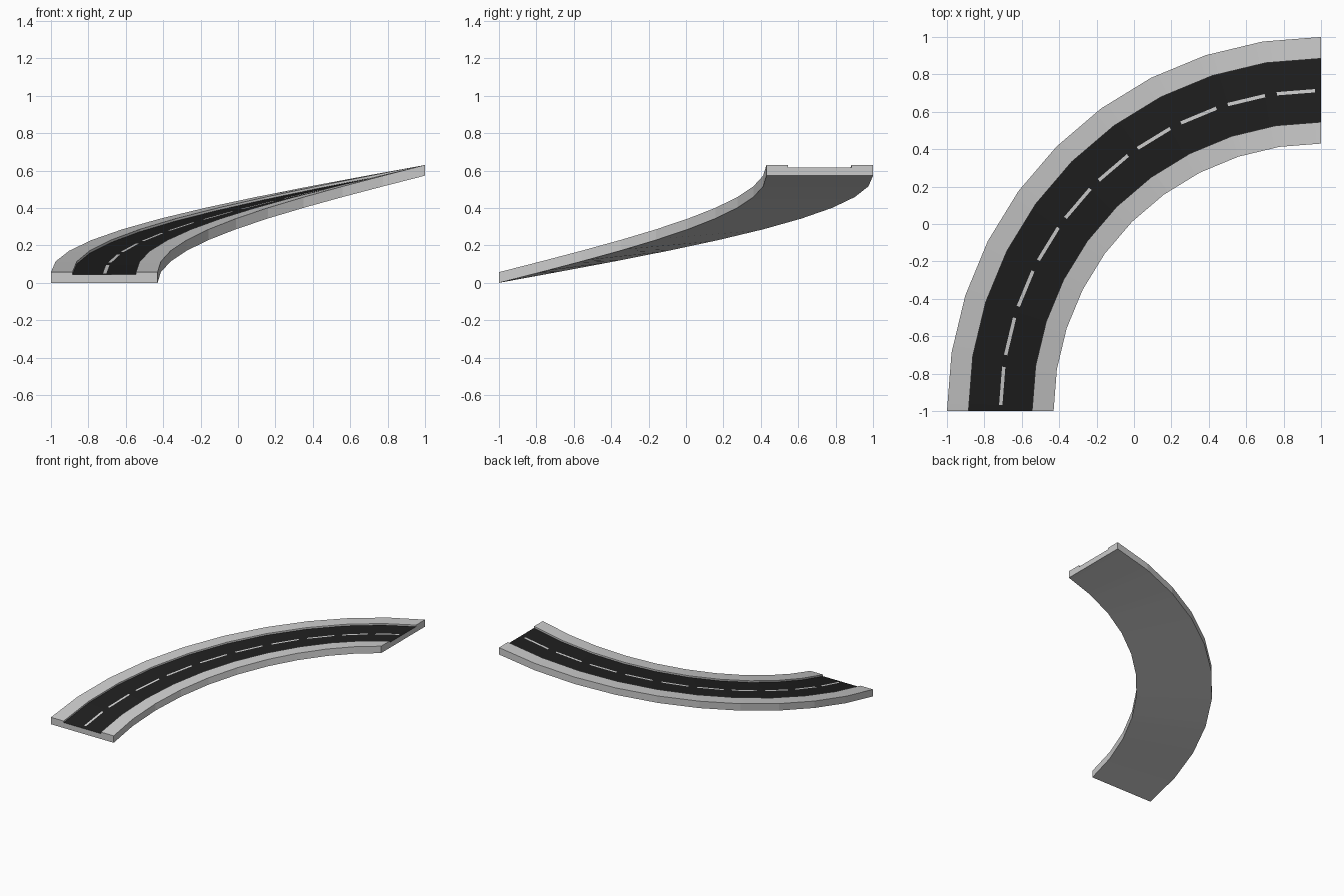
import bpy, bmesh, math

if "Cube" in bpy.data.objects:
    bpy.data.objects.remove(bpy.data.objects["Cube"])

SEGMENTS = 10              # nine degrees each, over a quarter turn
CENTRE = (1.0, -1.0)       # pivot of the bend
RISE = 0.573               # climb from start to end
TOP, ROAD = 0.057, 0.044   # kerb and road heights above the underside
DASH_START, DASH_END = 0.12, 0.88


def material(name, value):
    m = bpy.data.materials.new(name)
    m.diffuse_color = (value, value, value, 1)
    m.use_nodes = True
    m.node_tree.nodes["Principled BSDF"].inputs["Base Color"].default_value = m.diffuse_color
    return m


def point(r, z, step):
    """Place a profile point (radius, height) at a segment position along the bend."""
    i = min(int(step), SEGMENTS - 1)
    f = step - i
    a, b = (math.pi / 2 * k / SEGMENTS for k in (i, i + 1))
    c = (1 - f) * math.cos(a) + f * math.cos(b)
    s = (1 - f) * math.sin(a) + f * math.sin(b)
    return (CENTRE[0] - r * c, CENTRE[1] + r * s, z + RISE * step / SEGMENTS)


# Cross-section: outer kerb, sunken road with centre line, inner kerb
profile = [(2.0, 0), (2.0, TOP), (1.885, TOP), (1.885, ROAD), (1.724, ROAD),
           (1.706, ROAD), (1.545, ROAD), (1.545, TOP), (1.43, TOP), (1.43, 0)]
CONCRETE, ASPHALT, LINE = 0, 1, 2
ROAD_SPANS, LINE_SPAN = (3, 4, 5), 4

# Rows along the bend, cut where each dash starts and ends
steps = [i + f for i in range(SEGMENTS) for f in (0, DASH_START, DASH_END)] + [SEGMENTS]

bm = bmesh.new()
rows = [[bm.verts.new(point(r, z, s)) for r, z in profile] for s in steps]
n = len(profile)
for k in range(len(rows) - 1):
    for j in range(n):
        face = bm.faces.new((rows[k][j], rows[k][(j + 1) % n],
                             rows[k + 1][(j + 1) % n], rows[k + 1][j]))
        if j == LINE_SPAN and k % 3 == 1:
            face.material_index = LINE
        elif j in ROAD_SPANS:
            face.material_index = ASPHALT

# End caps
bm.faces.new(rows[0])
bm.faces.new(rows[-1])
bmesh.ops.recalc_face_normals(bm, faces=bm.faces)

mesh = bpy.data.meshes.new("curved_road_ramp")
bm.to_mesh(mesh)
bm.free()
for m in (material("concrete_grey", 0.6), material("asphalt_black", 0.014),
          material("line_white", 0.65)):
    mesh.materials.append(m)
ramp = bpy.data.objects.new("curved_road_ramp", mesh)
bpy.context.collection.objects.link(ramp)
